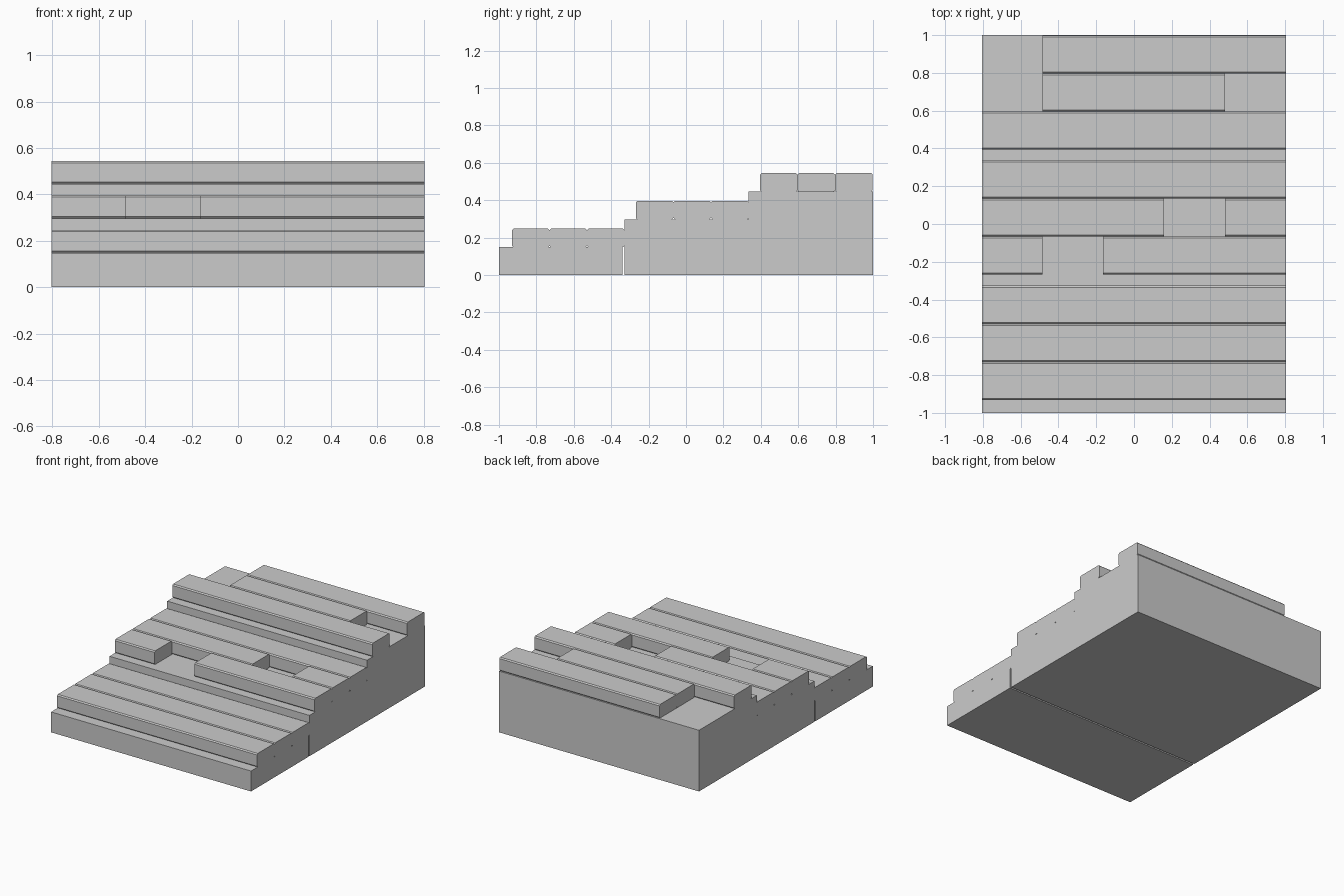
import bpy

if "Cube" in bpy.data.objects:
    bpy.data.objects.remove(bpy.data.objects["Cube"])

HALF = 0.805      # half width of the staircase
RISE = 0.1485     # height of one stone step
DEPTH, THICK, CHAMFER = 0.201, 0.099, 0.008


def extrude_profile(name, profile, x0, x1):
    """Extrude a (y, z) outline along x into a closed solid."""
    n = len(profile)
    verts = [(x, y, z) for x in (x0, x1) for y, z in profile]
    faces = [tuple(reversed(range(n))), tuple(range(n, 2 * n))]
    faces += [(i, (i + 1) % n, n + (i + 1) % n, n + i) for i in range(n)]
    mesh = bpy.data.meshes.new(name)
    mesh.from_pydata(verts, [], faces)
    obj = bpy.data.objects.new(name, mesh)
    bpy.context.collection.objects.link(obj)
    return obj


def plank(name, y, z, x0, x1):
    """Board with its four long edges chamfered."""
    c, y1, z1 = CHAMFER, y + DEPTH, z + THICK
    extrude_profile(name, [
        (y + c, z), (y1 - c, z), (y1, z + c), (y1, z1 - c),
        (y1 - c, z1), (y + c, z1), (y, z1 - c), (y, z + c)], x0, x1)


# Base blocks, with a narrow gap between them
extrude_profile("front_base", [
    (-1, 0), (-0.34, 0), (-0.34, RISE), (-1, RISE)], -HALF, HALF)
extrude_profile("rear_base", [
    (-0.328, 0), (1, 0), (1, 3 * RISE), (0.335, 3 * RISE),
    (0.335, 2 * RISE), (-0.328, 2 * RISE)], -HALF, HALF)

# Planks on each step, front to back: list of x spans per row
full = [(-HALF, HALF)]
flights = [
    (-0.931, [full, full, full]),
    (-0.268, [[(-HALF, -0.485), (-0.163, HALF)],
              [(-HALF, 0.16), (0.483, HALF)], full]),
    (0.395, [full, [(-0.485, 0.483)], [(-0.485, HALF)]]),
]
for step, (y, rows) in enumerate(flights, 1):
    for row, spans in enumerate(rows):
        for part, (x0, x1) in enumerate(spans):
            plank(f"step_{step}_plank_{row + 1}_{part + 1}",
                  y + row * DEPTH, step * RISE, x0, x1)
